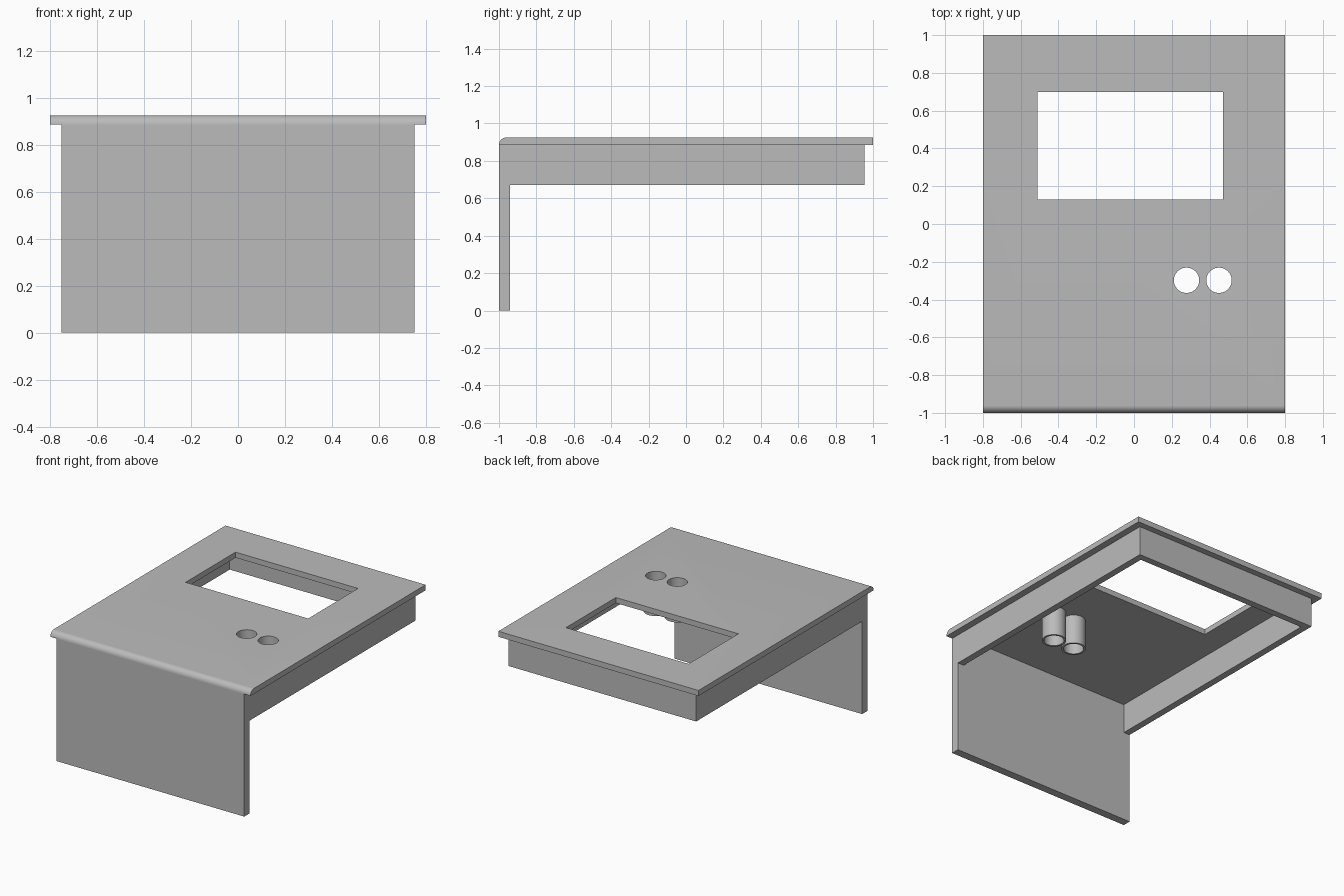
import bpy, bmesh, math

if "Cube" in bpy.data.objects:
    bpy.data.objects.remove(bpy.data.objects["Cube"])

grey = bpy.data.materials.new("plain grey")
grey.diffuse_color = (0.5, 0.5, 0.5, 1)
grey.use_nodes = True
grey.node_tree.nodes["Principled BSDF"].inputs["Base Color"].default_value = grey.diffuse_color

Z_LOW, Z_UNDER, Z_TOP = 0.67, 0.885, 0.925
CUPS = [(0.278, -0.298), (0.45, -0.298)]
R_IN, R_OUT = 0.067, 0.081


def finish(name, bm):
    mesh = bpy.data.meshes.new(name)
    bmesh.ops.recalc_face_normals(bm, faces=bm.faces)
    bm.to_mesh(mesh)
    bm.free()
    mesh.materials.append(grey)
    obj = bpy.data.objects.new(name, mesh)
    bpy.context.collection.objects.link(obj)
    return obj


def prism(name, profile, depth):
    """Extrude a closed loop of 3D points by a vector."""
    bm = bmesh.new()
    face = bm.faces.new([bm.verts.new(p) for p in profile])
    ext = bmesh.ops.extrude_face_region(bm, geom=[face])
    bmesh.ops.translate(bm, vec=depth, verts=[v for v in ext["geom"] if isinstance(v, bmesh.types.BMVert)])
    return finish(name, bm)


def box(name, x0, x1, y0, y1, z0, z1):
    return prism(name, [(x0, y0, z0), (x1, y0, z0), (x1, y1, z0), (x0, y1, z0)], (0, 0, z1 - z0))


def circle(x, y, z, r, n=48):
    return [(x + r * math.cos(2 * math.pi * i / n), y + r * math.sin(2 * math.pi * i / n), z) for i in range(n)]


def smooth(obj):
    bpy.ops.object.select_all(action='DESELECT')
    obj.select_set(True)
    bpy.context.view_layer.objects.active = obj
    bpy.ops.object.shade_smooth_by_angle(angle=math.radians(30))


def cut(obj, cutter):
    cutter.hide_render = True
    cutter.hide_viewport = True
    mod = obj.modifiers.new("cut", 'BOOLEAN')
    mod.operation = 'DIFFERENCE'
    mod.solver = 'EXACT'
    mod.object = cutter


# Worktop with a rounded front edge
R = Z_TOP - Z_UNDER
arc = [(-0.8, -1 + R - R * math.cos(a), Z_UNDER + R * math.sin(a))
       for a in (math.pi / 2 * i / 10 for i in range(11))]
top = prism("worktop", arc + [(-0.8, 1, Z_TOP), (-0.8, 1, Z_UNDER)], (1.6, 0, 0))
smooth(top)

# Rectangular opening and the two round holes
cut(top, box("opening_cutter", -0.51, 0.47, 0.13, 0.70, 0.8, 1.0))
for i, (x, y) in enumerate(CUPS):
    cut(top, prism(f"hole_cutter_{i + 1}", circle(x, y, 0.8, R_IN), (0, 0, 0.2)))

# Front panel reaching the floor
box("front_panel", -0.75, 0.75, -1, -0.94, 0, Z_UNDER)

# Apron rails below the worktop
box("left_rail", -0.75, -0.70, -0.94, 0.955, Z_LOW, Z_UNDER)
box("right_rail", 0.70, 0.75, -0.94, 0.955, Z_LOW, Z_UNDER)
box("back_rail", -0.70, 0.70, 0.905, 0.955, Z_LOW, Z_UNDER)

# Open tubes hanging under the round holes
for i, (x, y) in enumerate(CUPS):
    bm = bmesh.new()
    rings = [[bm.verts.new(p) for p in circle(x, y, z, r)]
             for r, z in ((R_IN, Z_LOW), (R_OUT, Z_LOW), (R_OUT, Z_UNDER), (R_IN, Z_UNDER))]
    for k in range(4):
        a, b = rings[k], rings[(k + 1) % 4]
        for j in range(len(a)):
            m = (j + 1) % len(a)
            bm.faces.new((a[j], a[m], b[m], b[j]))
    smooth(finish(f"cup_tube_{i + 1}", bm))
